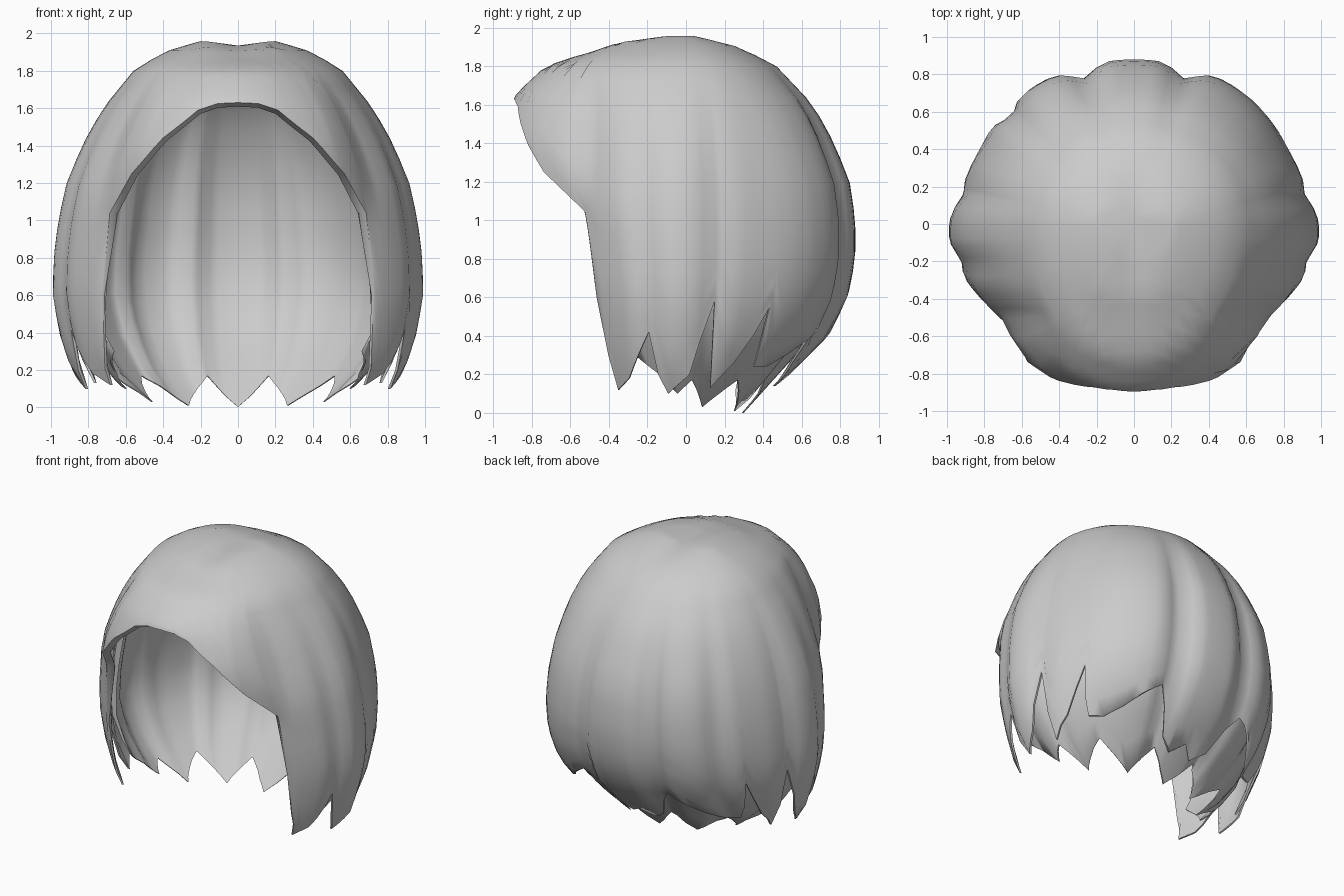
import bpy, bmesh, math

if "Cube" in bpy.data.objects:
    bpy.data.objects.remove(bpy.data.objects["Cube"])

# One hair colour
hair = bpy.data.materials.new("hair_grey")
hair.diffuse_color = (0.6, 0.6, 0.6, 1)
hair.use_nodes = True
hair.node_tree.nodes["Principled BSDF"].inputs["Base Color"].default_value = hair.diffuse_color

# Half width, back depth and front depth by height
WIDTH = [(0, .75), (.1, .83), (.2, .9), (.4, .965), (.6, 1), (.8, .995), (1, .97), (1.2, .925),
         (1.4, .84), (1.6, .725), (1.8, .56), (1.9, .4), (1.96, .2)]
BACK = [(0, .32), (.1, .42), (.2, .54), (.4, .74), (.6, .84), (.8, .88), (1, .88), (1.2, .85),
        (1.4, .77), (1.6, .66), (1.8, .47), (1.92, .25), (1.96, .08)]
FRONT = [(0, .58), (.12, .6), (.7, .69), (1.04, .74), (1.25, .95), (1.42, .97), (1.6, .91),
         (1.66, .88), (1.8, .73), (1.87, .52), (1.93, .38), (1.96, .18)]
UNDER_WIDTH = [(0, .47), (.12, .64), (.2, .72), (.4, .86), (.6, .93), (.8, .93), (1, .9),
               (1.2, .86), (1.4, .78), (1.6, .66), (1.8, .47), (1.9, .2)]
UNDER_BACK = [(0, .3), (.2, .48), (.4, .66), (.6, .76), (.8, .8), (1, .8), (1.2, .77),
              (1.4, .7), (1.6, .59), (1.8, .4), (1.9, .15)]
UNDER_FRONT = [(0, .4), (.6, .6), (1, .62), (1.4, .6), (1.8, .4), (1.9, .15)]

# Lower edge height by angle from the front (degrees)
OUTER_EDGE = [(0, 1.63), (9, 1.625), (17, 1.59), (29.5, 1.44), (39, 1.25), (45.5, 1.04),
              (46.5, .6), (50, .3), (54, .12), (61, .18), (72, .42), (76, .2), (81, .1),
              (92, .2), (101, .58), (103, .3), (107, .13), (116, .26), (124, .55), (125.5, .35),
              (129, .24), (137, .24), (145, .3), (159, .46), (163, .36), (168, .2), (174, .14),
              (180, .2)]
UNDER_EDGE = [(58, .3), (72, .2), (84, .1), (94, .17), (106, .03), (118, .1), (128, .17),
              (138, .08), (146, .01), (156, .08), (165, .17), (173, .06), (180, 0)]
# Grooves between locks: angle, depth, width
GROOVES = [(73, .03, 5), (101, .03, 5), (115, .055, 20), (163, .075, 5)]


def lerp(table, v):
    for (a, p), (b, q) in zip(table, table[1:]):
        if v <= b:
            return p + (q - p) * max(0, (v - a) / (b - a))
    return table[-1][1]


def groove(phi, z):
    cuts = GROOVES + ([(135, .05, 4)] if phi < 0 else [])
    fade = min(1, max(0, (1.9 - z) / .7))
    return 1 - fade * sum(d * math.exp(-((abs(phi) - a) / w) ** 2) for a, d, w in cuts)


def make_shell(name, edge, width, back, front, top, apex, thick, step, closed):
    """Sweep rows of hair from the crown to a jagged edge, with an inner face."""
    half, a = {k for k, _ in edge}, edge[0][0]
    while a < 180:
        if min(abs(a - k) for k in half) > step * .4:
            half.add(a)
        a += step
    half = sorted(half)
    if closed:
        angles = [-a for a in half if 0 < a < 180][::-1] + half
    else:
        angles = half + [360 - a for a in half[::-1] if a < 180]
    bm = bmesh.new()
    upper, lower, cols, inner = 11, 8, [], []
    for phi in angles:
        phi = phi - 360 if phi > 180 else phi
        low, r = lerp(edge, abs(phi)), math.radians(phi)
        mid = low + .02 if low >= 1.03 else 1.06
        heights = [top - (top - mid) * (i / upper) ** 1.7 for i in range(upper + 1)]
        heights += [mid + (low - mid) * i / lower for i in range(1, lower + 1)]
        col, col_in = [], []
        for i, z in enumerate(heights):
            k = groove(phi, z)
            depth = lerp(front if math.cos(r) > 0 else back, z)
            # The fringe stands proud of the side strands
            if math.cos(r) > 0:
                side = min(1, max(0, (abs(phi) - 43) / 8))
                depth += (min(depth, .76) - depth) * side
            x, y = k * lerp(width, z) * math.sin(r), -k * depth * math.cos(r)
            sag = .025 * math.exp(-(x / .12) ** 2) * max(0, (z - 1.85) / .11)
            col.append(bm.verts.new((x, y, z - sag)))
            # Locks thin out toward their tips, the fringe keeps a full lip
            t = thick * (1 if low > 1.03 else 1 - .75 * max(0, (i - upper) / lower) ** 2)
            flat = max(0, z / 1.96) ** 5
            s = 1 - min(.5, t / max(.01, math.hypot(x, y)))
            col_in.append(bm.verts.new((x * s, y * s, z - sag - t * flat)))
        cols.append(col)
        inner.append(col_in)
    crown = bm.verts.new(apex)
    crown_in = bm.verts.new((apex[0], apex[1], apex[2] - thick))
    n = len(cols)
    for j in range(n if closed else n - 1):
        c, d, e, f = cols[j], cols[(j + 1) % n], inner[j], inner[(j + 1) % n]
        bm.faces.new((crown, c[0], d[0]))
        bm.faces.new((crown_in, f[0], e[0]))
        for i in range(upper + lower):
            bm.faces.new((c[i], c[i + 1], d[i + 1], d[i]))
            bm.faces.new((f[i], f[i + 1], e[i + 1], e[i]))
        bm.faces.new((c[-1], e[-1], f[-1], d[-1]))
    if not closed:
        for c, e in ((cols[0], inner[0]), (inner[-1], cols[-1])):
            bm.faces.new((crown, crown_in, e[0], c[0]) if e is inner[0]
                         else (crown_in, crown, e[0], c[0]))
            for i in range(upper + lower):
                bm.faces.new((c[i], e[i], e[i + 1], c[i + 1]))
    mesh = bpy.data.meshes.new(name)
    bm.to_mesh(mesh)
    bm.free()
    mesh.materials.append(hair)
    ob = bpy.data.objects.new(name, mesh)
    bpy.context.collection.objects.link(ob)
    bpy.context.view_layer.objects.active = ob
    ob.select_set(True)
    bpy.ops.object.shade_smooth_by_angle(angle=math.radians(55))
    ob.select_set(False)


# Outer layer with fringe, side strands and back panel
make_shell("outer_hair", OUTER_EDGE, WIDTH, BACK, FRONT, 1.96, (0, .03, 1.935), .055, 4, True)
# Inner layer curling in at the nape
make_shell("under_hair", UNDER_EDGE, UNDER_WIDTH, UNDER_BACK, UNDER_FRONT,
           1.88, (0, .03, 1.87), .04, 4, False)
